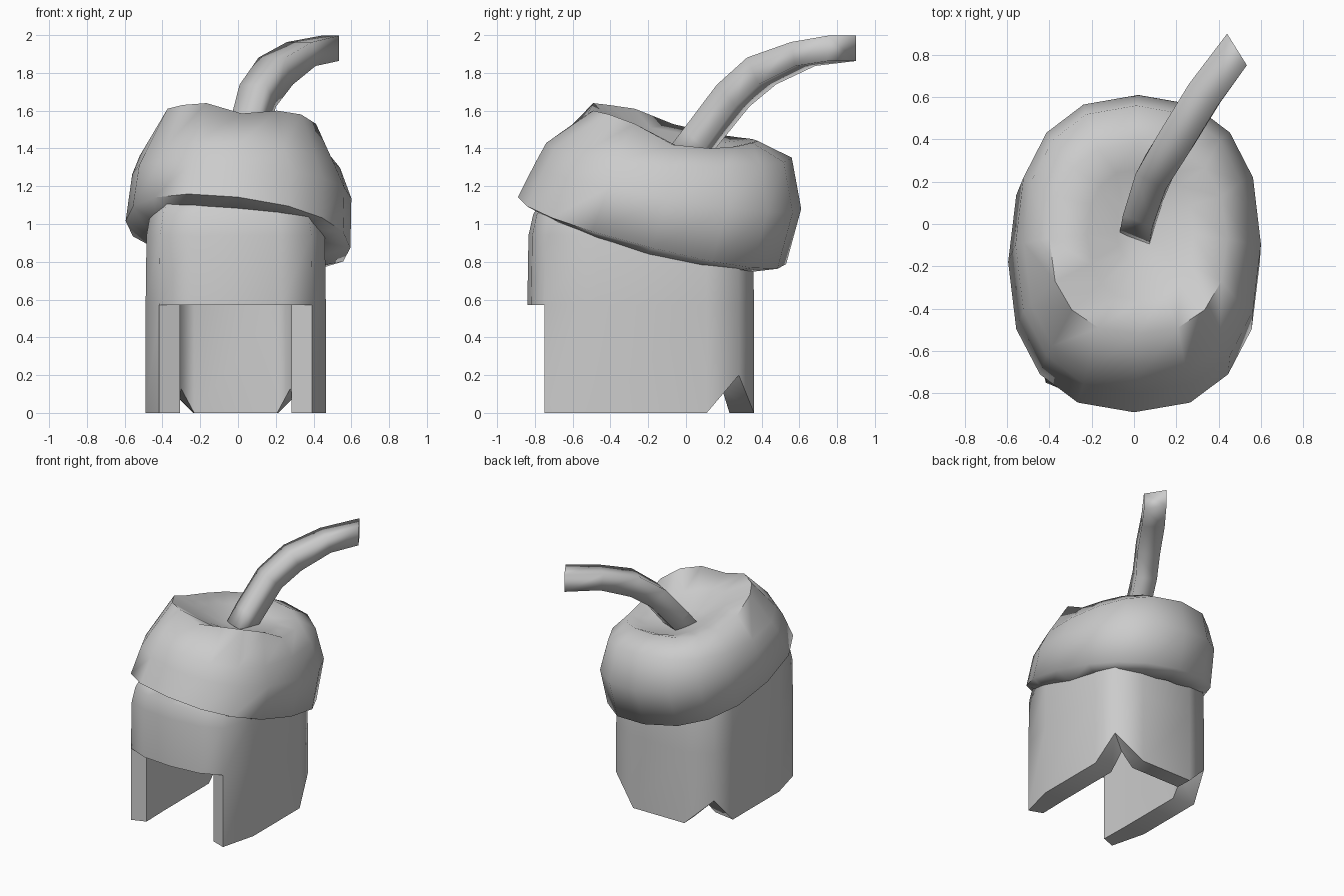
import bpy, bmesh, math
from mathutils import Vector

cube = bpy.data.objects.get("Cube")
if cube:
    bpy.data.objects.remove(cube)

grey = bpy.data.materials.new("light_grey")
grey.use_nodes = True
grey.diffuse_color = (0.6, 0.6, 0.6, 1)
grey.node_tree.nodes["Principled BSDF"].inputs["Base Color"].default_value = (0.6, 0.6, 0.6, 1)


def finish(bm, name, angle):
    """Clean the mesh, link it as an object and smooth it, keeping edges sharp."""
    bmesh.ops.remove_doubles(bm, verts=bm.verts, dist=0.0005)
    bmesh.ops.dissolve_degenerate(bm, edges=bm.edges, dist=0.0005)
    bmesh.ops.recalc_face_normals(bm, faces=bm.faces)
    mesh = bpy.data.meshes.new(name)
    bm.to_mesh(mesh)
    bm.free()
    ob = bpy.data.objects.new(name, mesh)
    bpy.context.collection.objects.link(ob)
    mesh.materials.append(grey)
    bpy.ops.object.select_all(action='DESELECT')
    ob.select_set(True)
    bpy.context.view_layer.objects.active = ob
    bpy.ops.object.shade_smooth_by_angle(angle=math.radians(angle))


def bridge(bm, rings):
    """Join successive closed rings of vertices with quads."""
    for a, b in zip(rings, rings[1:]):
        for i in range(len(a)):
            j = (i + 1) % len(a)
            bm.faces.new((a[i], a[j], b[j], b[i]))


# Hollow body: columns of outer x, y, inner x, y, bottom z (outer, inner), front to back
CX, CY = -0.012, -0.22
half = [
    (0.00, -0.84, 0.00, -0.74, 0.57, 0.57),
    (0.24, -0.82, 0.20, -0.73, 0.57, 0.57),
    (0.405, -0.75, 0.295, -0.71, 0.57, 0.57),
    (0.405, -0.75, 0.295, -0.71, 0.00, 0.00),
    (0.477, -0.47, 0.30, -0.47, 0.00, 0.00),
    (0.477, 0.11, 0.30, 0.08, 0.00, 0.00),
    (0.43, 0.28, 0.29, 0.19, 0.20, 0.13),
    (0.225, 0.36, 0.22, 0.23, 0.00, 0.00),
]
columns = half + [(-a, b, -c, d, e, f) for a, b, c, d, e, f in reversed(half[1:])]
bm = bmesh.new()


def body_ring(inner, z, s=1.0):
    ring = []
    for c in columns:
        x, y = (c[2], c[3]) if inner else (c[0], c[1])
        low = c[5] if inner else c[4]
        ring.append(bm.verts.new((CX + x * s, CY + (y - CY) * s, low if z is None else z)))
    return ring


rings = [body_ring(True, 0.95), body_ring(True, 0.57), body_ring(True, None),
         body_ring(False, None), body_ring(False, 0.57), body_ring(False, 0.94, 0.99),
         body_ring(False, 1.05, 0.95), body_ring(False, 1.15, 0.86)]
bridge(bm, rings)
bm.faces.new(rings[0])
bm.faces.new(rings[-1])
finish(bm, "body", 60)

# Uneven crest heights, counter-clockwise from +x
crest = [1.42, 1.40, 1.41, 1.43, 1.44, 1.45, 1.46, 1.48,
         1.53, 1.61, 1.63, 1.64, 1.585, 1.60, 1.58, 1.53]
SIDES = len(crest)
# Tilted cap: rings of centre x, y, half width, half depth, then the height as
# centre z, y slope, x slope, side sag, or as a list
cap_rings = [
    (-0.01, -0.20, 0.36, 0.48, (1.05, -0.20, -0.10, 0.0)),
    (-0.01, -0.20, 0.45, 0.575, (0.92, -0.27, -0.11, 0.035)),
    (0.00, -0.18, 0.595, 0.71, (0.965, -0.25, -0.12, 0.02)),
    (0.02, -0.095, 0.58, 0.705, (1.20, -0.17, -0.11, 0.0)),
    (0.01, -0.09, 0.53, 0.65, (1.39, -0.06, -0.06, 0.06)),
    (0.02, -0.07, 0.42, 0.45, crest),
    (0.03, -0.05, 0.25, 0.31, (1.45, -0.20, -0.14, 0.0)),
    (0.03, -0.04, 0.11, 0.14, (1.40, -0.12, -0.06, 0.0)),
]
bm = bmesh.new()
rings = []
for cx, cy, rx, ry, height in cap_rings:
    ring = []
    for i in range(SIDES):
        t = math.tau * i / SIDES
        # slightly squared oval
        u = math.copysign(abs(math.cos(t)) ** 0.84, math.cos(t))
        v = math.copysign(abs(math.sin(t)) ** 0.84, math.sin(t))
        if height is crest:
            z = crest[i]
        else:
            cz, sy, sx, sag = height
            z = cz + sy * ry * v + sx * rx * u - sag * u * u
        ring.append(bm.verts.new((cx + rx * u, cy + ry * v, z)))
    rings.append(ring)
bridge(bm, rings)
bm.faces.new(rings[0])
centre = bm.verts.new((0.03, -0.03, 1.38))
for i in range(SIDES):
    bm.faces.new((rings[-1][i], rings[-1][(i + 1) % SIDES], centre))
finish(bm, "cap", 75)

# Curved four-sided stem: x, y, z, heading of the side direction, half width, half height
path = [(0.02, -0.02, 1.35, -20, 0.075, 0.07), (0.04, 0.07, 1.45, -22, 0.075, 0.08),
        (0.105, 0.25, 1.68, -28, 0.08, 0.08), (0.20, 0.40, 1.81, -33, 0.085, 0.08),
        (0.335, 0.62, 1.90, -38, 0.085, 0.065), (0.487, 0.825, 1.93, -58, 0.088, 0.067)]
points = [Vector(p[:3]) for p in path]
bm = bmesh.new()
rings = []
for i, (p, (_, _, _, heading, w, h)) in enumerate(zip(points, path)):
    side = Vector((math.cos(math.radians(heading)), math.sin(math.radians(heading)), 0))
    along = points[min(i + 1, len(path) - 1)] - points[max(i - 1, 0)]
    up = side.cross(along).normalized() if i < len(path) - 1 else Vector((0, 0, 1))
    rings.append([bm.verts.new(p + side * w * a + up * h * b)
                  for a, b in ((-1, -1), (1, -1), (1, 1), (-1, 1))])
bridge(bm, rings)
bm.faces.new(rings[0])
bm.faces.new(rings[-1])
finish(bm, "stem", 95)
